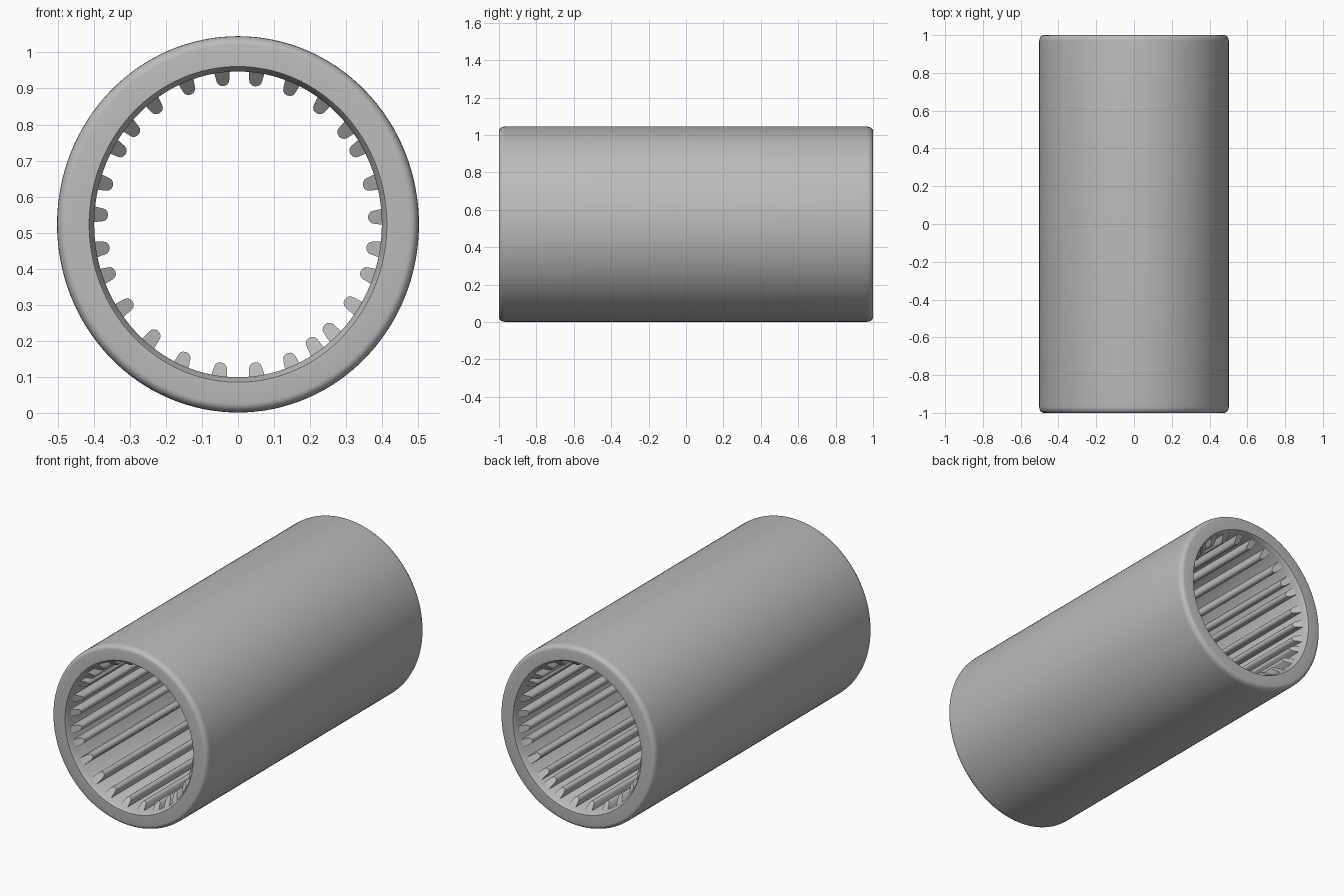
import bpy, bmesh
from math import sin, cos, pi, radians, sqrt

if "Cube" in bpy.data.objects:
    bpy.data.objects.remove(bpy.data.objects["Cube"])

CENTRE_Z = 0.523
BORE_X, BORE_Z = 0.399, 0.424
SEGMENTS = 128

grey = bpy.data.materials.new("plain grey")
grey.use_nodes = True
COLOUR = (0.5, 0.5, 0.5, 1)
grey.diffuse_color = COLOUR
grey.node_tree.nodes["Principled BSDF"].inputs["Base Color"].default_value = COLOUR


def finish(bm, name, angle):
    bmesh.ops.recalc_face_normals(bm, faces=bm.faces)
    mesh = bpy.data.meshes.new(name)
    bm.to_mesh(mesh)
    bm.free()
    mesh.materials.append(grey)
    obj = bpy.data.objects.new(name, mesh)
    bpy.context.collection.objects.link(obj)
    bpy.ops.object.select_all(action='DESELECT')
    obj.select_set(True)
    bpy.context.view_layer.objects.active = obj
    bpy.ops.object.shade_smooth_by_angle(angle=radians(angle))
    return obj


def bridge(bm, loop_a, loop_b):
    n = len(loop_a)
    for i in range(n):
        j = (i + 1) % n
        bm.faces.new((loop_a[i], loop_a[j], loop_b[j], loop_b[i]))


# Sleeve: slightly oval tube with rounded outer rims and bevelled bore mouths
def build_sleeve():
    half = [(BORE_X, BORE_Z, 0.975), (BORE_X + 0.014, BORE_Z + 0.014, 1.0)]
    for k in range(6):
        a = k / 5 * pi / 2
        inset = 0.024 * (1 - sin(a))
        half.append((0.502 - inset, 0.522 - inset, 0.967 + 0.033 * cos(a)))
    profile = half + [(rx, rz, -y) for rx, rz, y in reversed(half)]
    bm = bmesh.new()
    rings = []
    for rx, rz, y in profile:
        rings.append([bm.verts.new((rx * cos(2 * pi * i / SEGMENTS), y,
                                    CENTRE_Z + rz * sin(2 * pi * i / SEGMENTS)))
                      for i in range(SEGMENTS)])
    for k, ring in enumerate(rings):
        bridge(bm, ring, rings[(k + 1) % len(rings)])
    return finish(bm, "sleeve", 35)


# Ribs: unevenly spaced round-nosed splines with slanted ends
def add_rib(bm, degrees):
    a = radians(degrees)
    c, s = cos(a), sin(a)
    reach = 1 / sqrt((c / BORE_X) ** 2 + (s / BORE_Z) ** 2)
    height = 0.045 if -0.85 < s < -0.55 else 0.038
    section = [(-0.023, -0.01), (-0.021, 0.004)]
    for k in range(7):
        t = pi - k / 6 * pi
        section.append((0.018 * cos(t), height - 0.016 + 0.016 * sin(t)))
    section += [(0.021, 0.004), (0.023, -0.01)]
    ends = []
    for side in (-1, 1):
        loop = []
        for across, depth in section:
            r = reach - depth
            y = side * (0.972 - 1.2 * max(depth, 0))
            loop.append(bm.verts.new((r * c - across * s, y,
                                      CENTRE_Z + r * s + across * c)))
        ends.append(loop)
        bm.faces.new(loop)
    bridge(bm, *ends)


build_sleeve()
ribs = bmesh.new()
for angle in (96, 83, 69, 55, 41, 32, 17, 3, -10, -21, -35, -49, -58, -69,
              -83, -97, -112, -127, -144, -159, -170, 176, 163, 148, 138, 125, 110):
    add_rib(ribs, angle)
finish(ribs, "inner_ribs", 40)
